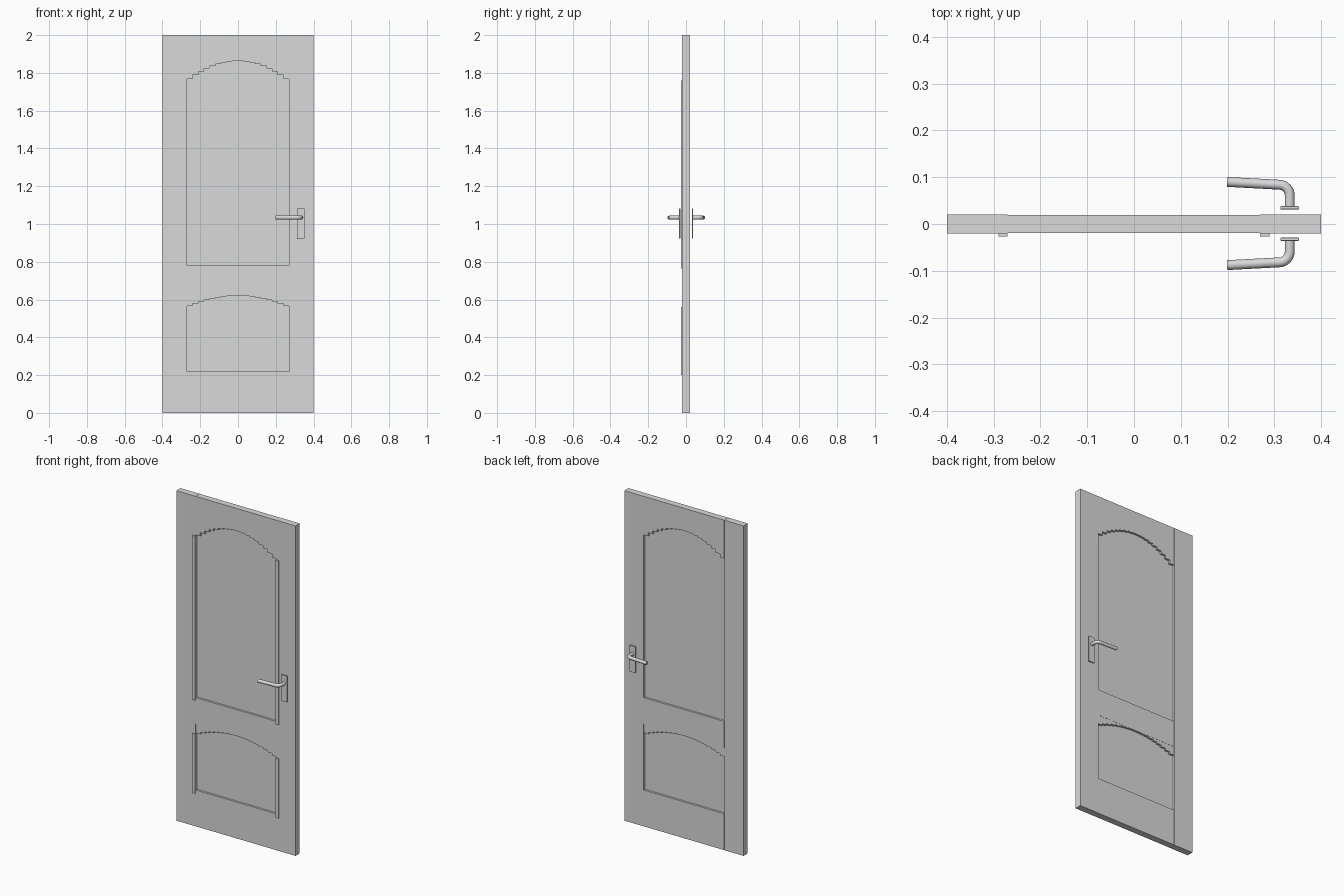
import bpy, bmesh, math

if "Cube" in bpy.data.objects:
    bpy.data.objects.remove(bpy.data.objects["Cube"])

W, H, T = 0.4, 2.0, 0.02          # half width, height, half thickness
IN = 0.27                         # inner edge of the stiles


def material(name, v):
    m = bpy.data.materials.new(name)
    m.diffuse_color = (v, v, v, 1)
    m.use_nodes = True
    m.node_tree.nodes["Principled BSDF"].inputs["Base Color"].default_value = m.diffuse_color
    return m


GREY = material("light grey", 0.7)


def finish(name, bm):
    bmesh.ops.recalc_face_normals(bm, faces=bm.faces)
    me = bpy.data.meshes.new(name)
    bm.to_mesh(me)
    bm.free()
    me.materials.append(GREY)
    ob = bpy.data.objects.new(name, me)
    bpy.context.collection.objects.link(ob)
    return ob


def slab(name, pts, y0, y1):
    """Extrude an x-z outline between two depths."""
    bm = bmesh.new()
    face = bm.faces.new([bm.verts.new((x, y0, z)) for x, z in pts])
    ext = bmesh.ops.extrude_face_region(bm, geom=[face])["geom"]
    bmesh.ops.translate(bm, vec=(0, y1 - y0, 0),
                        verts=[v for v in ext if isinstance(v, bmesh.types.BMVert)])
    return finish(name, bm)


def box(name, x0, x1, y0, y1, z0, z1):
    return slab(name, [(x0, z0), (x1, z0), (x1, z1), (x0, z1)], y0, y1)


def stepped_arch(name, spring, rise, top, half, steps=18):
    """Filler whose underside climbs to the middle in small steps."""
    pts = [(IN, top), (-IN, top)]
    w = 2 * IN / steps
    for i in range(steps):
        x = -IN + i * w
        z = spring + rise * (1 - ((x + w / 2) / IN) ** 2)
        z = min(z, top - 0.0005)
        pts += [(x, z), (x + w, z)]
    # neighbouring middle steps share a height, so drop repeated points
    clean = [p for i, p in enumerate(pts)
             if i == 0 or math.dist(p, pts[i - 1]) > 1e-5]
    return slab(name, clean, -half, half)


# Stiles and rails
box("left_stile", -W, -IN - 0.001, -T, T, 0, H)
box("right_stile", IN, W, -T, T, 0, H)
box("bottom_rail", -IN, IN, -0.0195, 0.0195, 0, 0.22)
box("middle_rail", -IN, IN, -0.0195, 0.0195, 0.62, 0.78)
stepped_arch("arched_top_rail", 1.755, 0.108, H, 0.0195)
stepped_arch("lower_arch", 0.56, 0.06, 0.621, 0.0185)

# Recessed panels
box("upper_panel", -IN - 0.005, IN + 0.005, -0.007, 0.007, 0.75, 1.88)
box("lower_panel", -IN - 0.005, IN + 0.005, -0.007, 0.007, 0.2, 0.64)

# Upright mouldings on the front
for side, s in (("left", -1), ("right", 1)):
    for level, z0, z1 in (("upper", 0.765, 1.76), ("lower", 0.2, 0.56)):
        x0, x1 = sorted((s * IN, s * 0.29))
        box(f"{level}_{side}_moulding", x0, x1, -0.027, -0.017, z0, z1)


def lever(name, s, z=1.034):
    """Bent round bar: stem, quarter bend, then the grip."""
    path = [(0.333, 0.033), (0.333, 0.06)]
    for i in range(1, 9):
        a = math.radians(i * 87 / 8)
        path.append((0.31 + 0.023 * math.cos(a), 0.06 + 0.023 * math.sin(a)))
    path.append((0.199, 0.089))
    cu = bpy.data.curves.new(name, "CURVE")
    cu.dimensions = "3D"
    cu.bevel_depth = 0.0105
    cu.bevel_resolution = 4
    cu.use_fill_caps = True
    sp = cu.splines.new("POLY")
    sp.points.add(len(path) - 1)
    for p, (x, y) in zip(sp.points, path):
        p.co = (x, s * y + 0.001, z, 1)
    cu.materials.append(GREY)
    ob = bpy.data.objects.new(name, cu)
    bpy.context.collection.objects.link(ob)
    bpy.ops.object.select_all(action="DESELECT")
    ob.select_set(True)
    bpy.context.view_layer.objects.active = ob
    bpy.ops.object.convert(target="MESH")
    bpy.ops.object.shade_smooth_by_angle(angle=math.radians(40))


# Handles on both faces
for side, s in (("front", -1), ("back", 1)):
    y0, y1 = sorted((s * 0.030 + 0.001, s * 0.037 + 0.001))
    plate = box(f"{side}_handle_plate", 0.313, 0.353, y0, y1, 0.923, 1.083)
    bev = plate.modifiers.new("soft edges", "BEVEL")
    bev.width = 0.002
    bev.segments = 2
    lever(f"{side}_lever", s)
